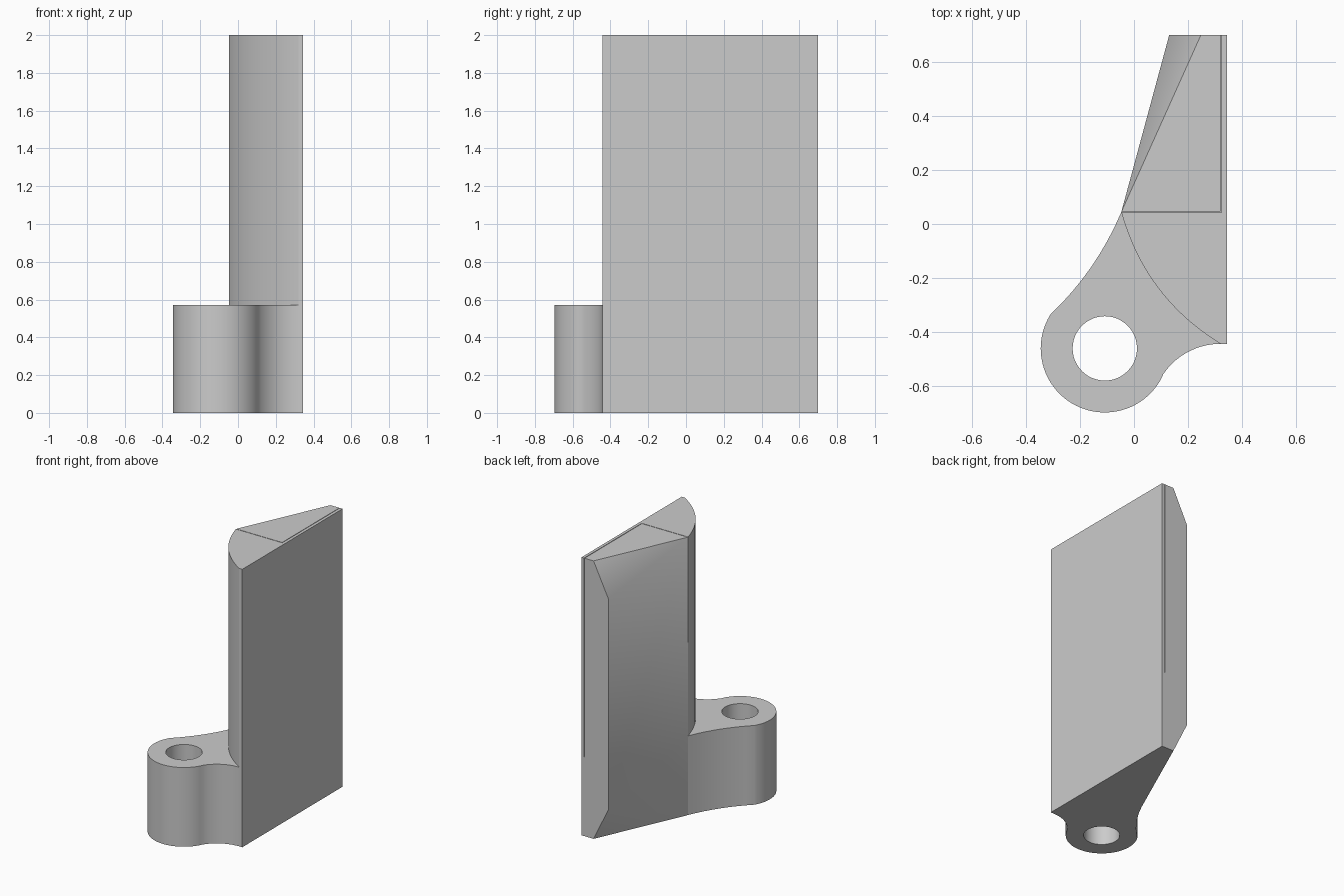
import bpy, bmesh
from math import radians, cos, sin, atan2
from mathutils import Vector

if "Cube" in bpy.data.objects:
    bpy.data.objects.remove(bpy.data.objects["Cube"], do_unlink=True)

grey = bpy.data.materials.new("plain grey")
grey.use_nodes = True
grey.diffuse_color = (0.6, 0.6, 0.6, 1)
grey.node_tree.nodes["Principled BSDF"].inputs["Base Color"].default_value = (0.6, 0.6, 0.6, 1)

HEIGHT, LUG_TOP = 2.0, 0.57
RIGHT, BACK, FRONT = 0.344, 0.698, -0.443
CORNER = (-0.047, 0.044)          # where blade side, blade nose and lug meet
NOSE_END = (0.32, FRONT)
LUG = (-0.108, -0.46)             # centre of the screw lug
LUG_R, HOLE_R = 0.237, 0.119


def arc(centre, radius, start, end, steps):
    """Points along a circle arc, angles in degrees."""
    angles = [radians(start + (end - start) * i / steps) for i in range(steps + 1)]
    return [(centre[0] + radius * cos(a), centre[1] + radius * sin(a)) for a in angles]


def bulge(p, q, sagitta, steps):
    """Points along a shallow curve from p to q, bowed to the right of travel."""
    p, q = Vector(p), Vector(q)
    d = q - p
    side = Vector((d.y, -d.x)).normalized()
    ts = [i / steps for i in range(steps + 1)]
    return [tuple(p + d * t + side * (4 * sagitta * t * (1 - t))) for t in ts]


def prism(name, outline, z0, z1):
    """Upright solid with the given outline."""
    bm = bmesh.new()
    face = bm.faces.new([bm.verts.new((x, y, z0)) for x, y in outline])
    top = bmesh.ops.extrude_face_region(bm, geom=[face])["geom"]
    verts = [v for v in top if isinstance(v, bmesh.types.BMVert)]
    bmesh.ops.translate(bm, verts=verts, vec=(0, 0, z1 - z0))
    bmesh.ops.recalc_face_normals(bm, faces=bm.faces)
    mesh = bpy.data.meshes.new(name)
    bm.to_mesh(mesh)
    bm.free()
    obj = bpy.data.objects.new(name, mesh)
    bpy.context.collection.objects.link(obj)
    mesh.materials.append(grey)
    return obj


def activate(obj):
    bpy.ops.object.select_all(action='DESELECT')
    obj.select_set(True)
    bpy.context.view_layer.objects.active = obj


def cut(obj, cutter):
    cutter.hide_render = True
    mod = obj.modifiers.new("cut", 'BOOLEAN')
    mod.operation, mod.solver, mod.object = 'DIFFERENCE', 'EXACT', cutter
    activate(obj)
    bpy.ops.object.modifier_apply(modifier=mod.name)
    bpy.data.objects.remove(cutter, do_unlink=True)


def finish(obj):
    activate(obj)
    bpy.ops.object.shade_smooth_by_angle(angle=radians(30))


# Blade: bowed nose, flat outer side, narrow back
nose = bulge(CORNER, NOSE_END, 0.06, 16)
blade = prism("blade", nose + [(RIGHT, FRONT), (RIGHT, BACK), (0.13, BACK)], 0, HEIGHT)

# Slanted facets at the top and bottom of the blade's inner side
bm = bmesh.new()
bm.from_mesh(blade.data)
for end, knee in ((HEIGHT, HEIGHT - 0.24), (0, 0.24)):
    a = Vector((*CORNER, end))
    b = Vector((0.247, BACK, end))
    c = Vector((0.13, BACK, knee))
    normal = (b - a).cross(c - a).normalized()
    if normal.x > 0:
        normal.negate()
    geom = bm.verts[:] + bm.edges[:] + bm.faces[:]
    result = bmesh.ops.bisect_plane(bm, geom=geom, dist=0.0005, plane_co=a,
                                    plane_no=normal, clear_outer=True)
    edges = [e for e in bm.edges if e.is_boundary]
    bmesh.ops.holes_fill(bm, edges=edges)
bmesh.ops.recalc_face_normals(bm, faces=bm.faces)
bm.to_mesh(blade.data)
bm.free()

# Thin L-shaped slit running down the blade to the lug's height
w = 0.002
x, y = 0.321, CORNER[1]
slit = [(-0.1, y - w), (x + w, y - w), (x + w, BACK + 0.1),
        (x - w, BACK + 0.1), (x - w, y + w), (-0.1, y + w)]
cut(blade, prism("slit_cutter", slit, LUG_TOP, HEIGHT + 0.1))
finish(blade)

# Screw lug: round end flowing into the blade through a hollow fillet
fillet_r = 0.256
fillet = (NOSE_END[0], FRONT - fillet_r)
turn = atan2(fillet[1] - LUG[1], fillet[0] - LUG[0]) * 180 / 3.14159265
round_end = arc(LUG, LUG_R, 148, 360 + turn, 40)
hollow = arc(fillet, fillet_r, 180 + turn, 90, 12)
web = bulge(CORNER, round_end[0], -0.024, 8)
outline = web[:-1] + round_end + hollow[1:-1] + nose[:0:-1]
lug = prism("screw_lug", outline, 0, LUG_TOP)
cut(lug, prism("hole_cutter", arc(LUG, HOLE_R, 0, 352.5, 47), -0.1, LUG_TOP + 0.1))
finish(lug)
